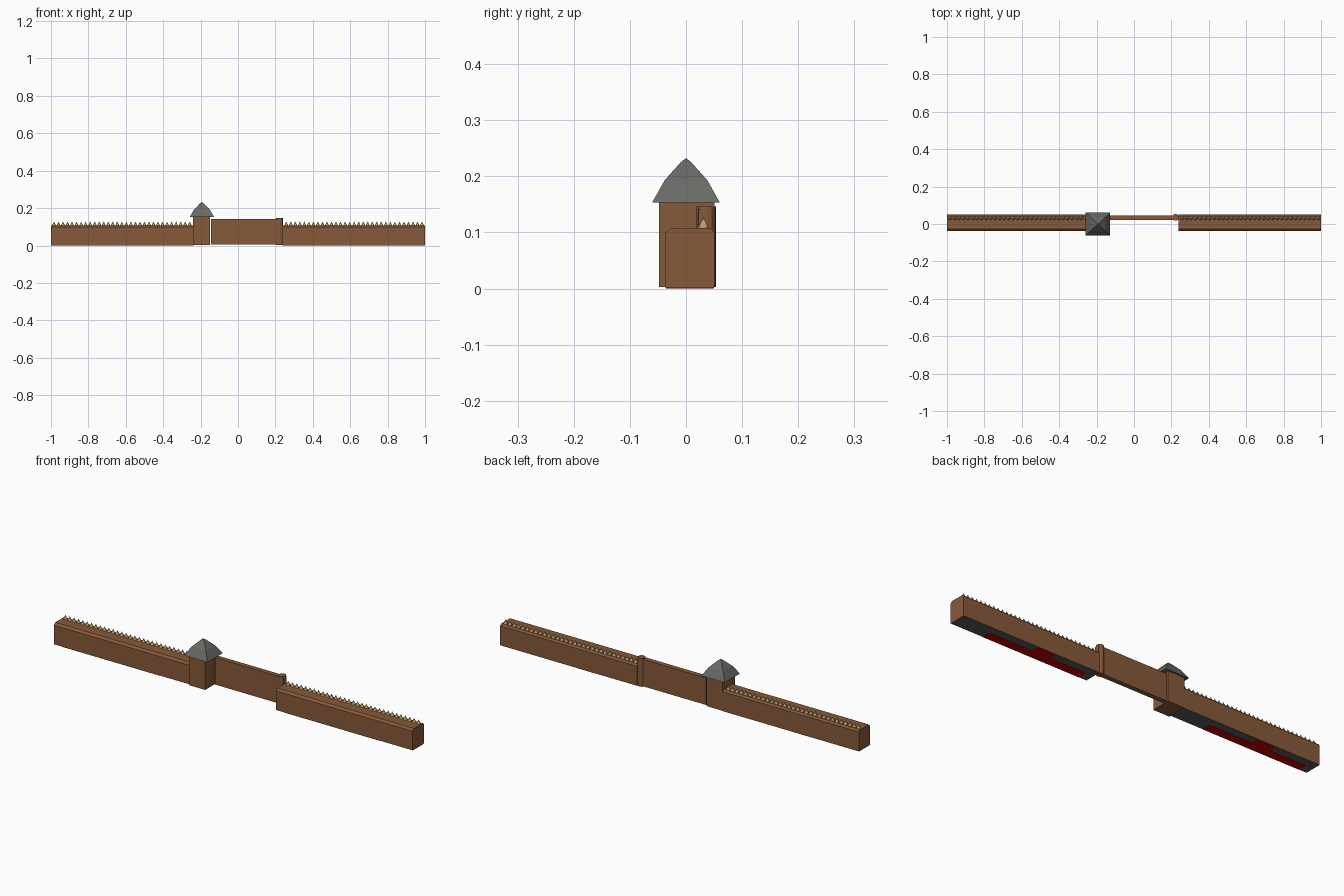
import bpy, bmesh, math
from mathutils import Vector, Matrix

if "Cube" in bpy.data.objects:
    bpy.data.objects.remove(bpy.data.objects["Cube"])


def mat(name, rgb):
    m = bpy.data.materials.new(name)
    m.diffuse_color = (*rgb, 1)
    m.use_nodes = True
    m.node_tree.nodes["Principled BSDF"].inputs["Base Color"].default_value = m.diffuse_color
    return m


WOOD = mat("brown wood", (0.240, 0.102, 0.043))
TAN = mat("tan spike wood", (0.50, 0.33, 0.15))
SLATE = mat("grey slate", (0.142, 0.142, 0.132))
DARK = mat("dark grey base", (0.105, 0.10, 0.095))
RED = mat("dark red base", (0.55, 0.0, 0.0))


def finish(name, bm, material):
    bmesh.ops.recalc_face_normals(bm, faces=bm.faces)
    me = bpy.data.meshes.new(name)
    bm.to_mesh(me)
    bm.free()
    me.materials.append(material)
    ob = bpy.data.objects.new(name, me)
    bpy.context.collection.objects.link(ob)
    return ob


def box(name, lo, hi, material):
    bm = bmesh.new()
    bmesh.ops.create_cube(bm, size=1)
    lo, hi = Vector(lo), Vector(hi)
    for v in bm.verts:
        v.co = Vector([(lo[i] + hi[i]) / 2 + v.co[i] * (hi[i] - lo[i]) for i in range(3)])
    return finish(name, bm, material)


def loft(name, rings, material):
    """Skin equal-length closed rings and cap both ends."""
    bm = bmesh.new()
    vs = [[bm.verts.new(p) for p in r] for r in rings]
    n = len(vs[0])
    for a, b in zip(vs, vs[1:]):
        for i in range(n):
            bm.faces.new((a[i], a[(i + 1) % n], b[(i + 1) % n], b[i]))
    bm.faces.new(vs[0])
    bm.faces.new(vs[-1])
    return finish(name, bm, material)


def smooth_sides(ob):
    """Smooth the round side, keep the horizontal rims sharp."""
    for p in ob.data.polygons:
        p.use_smooth = abs(p.normal.z) < 0.9
    for e in ob.data.edges:
        a, b = (ob.data.vertices[i].co.z for i in e.vertices)
        e.use_edge_sharp = abs(a - b) < 1e-4


# Walls, base plates and spike rows on both sides of the gate
PROFILE = [(-0.037, 0.002), (-0.037, 0.098), (-0.027, 0.108), (0.043, 0.108),
           (0.051, 0.100), (0.051, 0.002)]
for side, s in (("left", -1), ("right", 1)):
    x0, x1 = sorted((s * 0.237, s * 1.0))
    loft(side + "_wall", [[(x, y, z) for y, z in PROFILE] for x in (x0, x1)], WOOD)
    box(side + "_base", (x0, -0.036, 0.001), (x1, 0.050, 0.004), DARK)
    # red underside strip with a branch to the back, same layout on both walls
    box(side + "_red_base", (x1 - 0.72, -0.036, 0.0), (x1 - 0.18, 0.010, 0.003), RED)
    box(side + "_red_branch", (x1 - 0.52, 0.010, 0.0), (x1 - 0.42, 0.049, 0.003), RED)
    bm = bmesh.new()
    for i in range(31):
        place = Matrix.Translation((s * (0.258 + i * 0.0242), 0.031, 0.117))
        bmesh.ops.create_cone(bm, cap_ends=False, segments=8, radius1=0.0105,
                              radius2=0.0004, depth=0.021, matrix=place)
    smooth_sides(finish(side + "_spikes", bm, TAN))

# Tower body
TX = -0.193
box("tower", (-0.240, -0.048, 0.003), (-0.149, 0.051, 0.156), WOOD)

# Four-sided bell roof
rings = []
for h, z in ((0.0605, 0.153), (0.038, 0.193), (0.009, 0.2255), (0.0008, 0.232)):
    k = h * 1.08
    rings.append([(TX - k, -h, z), (TX + k, -h, z), (TX + k, h, z), (TX - k, h, z)])
loft("tower_roof", rings, SLATE)

# Gate leaf with its round post at the free end
box("gate", (-0.145, 0.022, 0.005), (0.238, 0.046, 0.141), WOOD)
bm = bmesh.new()
bmesh.ops.create_cone(bm, cap_ends=True, segments=16, radius1=0.0175, radius2=0.0175,
                      depth=0.143, matrix=Matrix.Translation((0.222, 0.036, 0.0745)))
smooth_sides(finish("gate_post", bm, WOOD))
